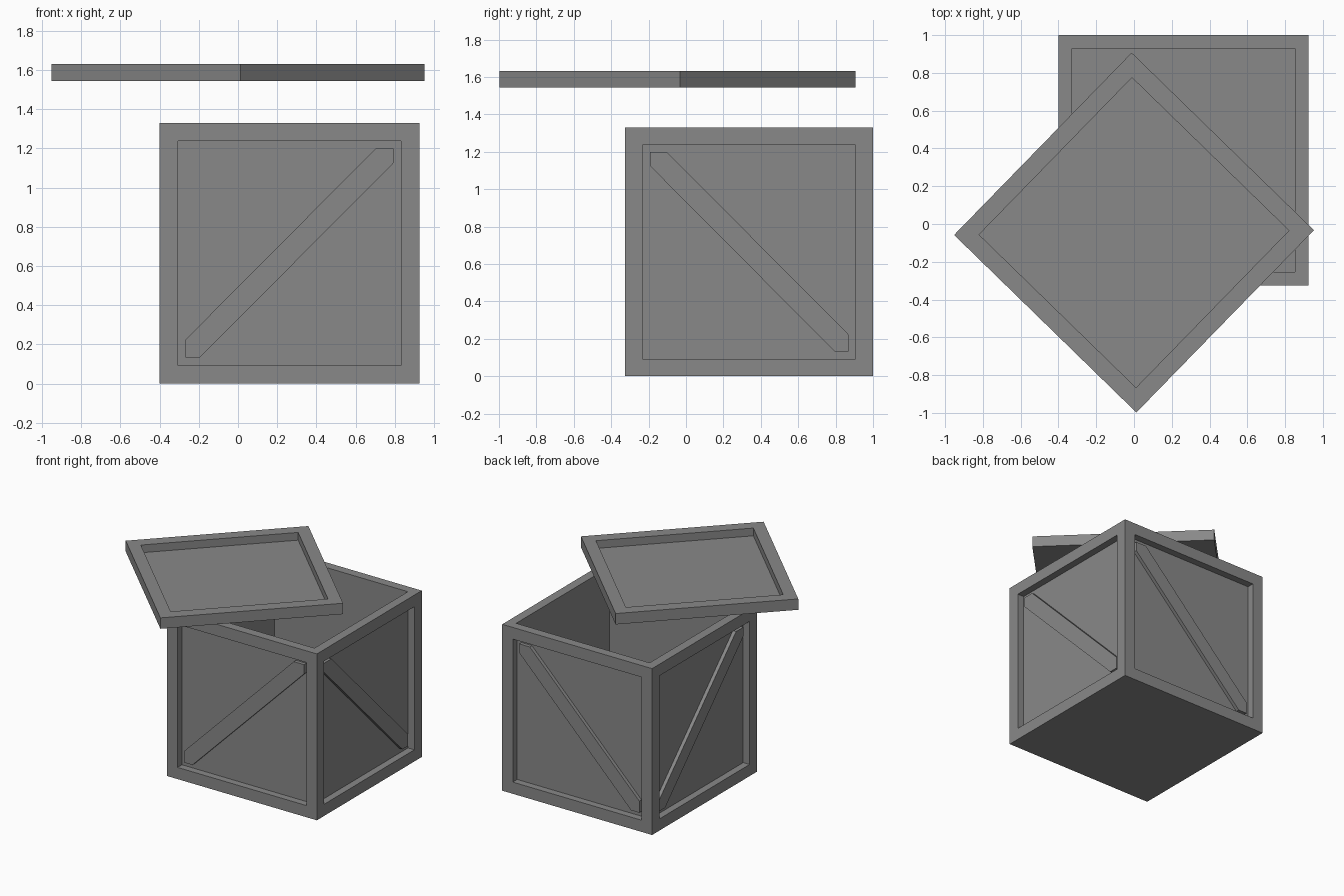
import bpy, bmesh, math
from mathutils import Vector, Matrix

if "Cube" in bpy.data.objects:
    bpy.data.objects.remove(bpy.data.objects["Cube"])

S = 1.325                      # crate width
H = 1.33                       # crate height
BORDER = 0.132                 # frame width around each panel
RECESS = 0.056                 # depth of the panels
CENTER = Vector((0.2625, 0.3375, 0))

grey = bpy.data.materials.new("plain_grey")
grey.diffuse_color = (0.25, 0.25, 0.25, 1)
grey.use_nodes = True
grey.node_tree.nodes["Principled BSDF"].inputs["Base Color"].default_value = grey.diffuse_color


def finish(bm, name, location, angle=0.0):
    bmesh.ops.recalc_face_normals(bm, faces=bm.faces[:])
    mesh = bpy.data.meshes.new(name)
    bm.to_mesh(mesh)
    bm.free()
    mesh.materials.append(grey)
    ob = bpy.data.objects.new(name, mesh)
    ob.location = location
    ob.rotation_euler.z = angle
    bpy.context.collection.objects.link(ob)
    return ob


def block(sx, sy, sz):
    """Box standing on z = 0."""
    bm = bmesh.new()
    bmesh.ops.create_cube(bm, size=1)
    bmesh.ops.transform(bm, verts=bm.verts[:], matrix=(
        Matrix.Diagonal((sx, sy, sz, 1)) @ Matrix.Translation((0, 0, 0.5))))
    bm.normal_update()
    return bm


def sink(bm, direction, border, depth):
    """Inset the face looking in a direction and push it straight inward."""
    d = Vector(direction)
    face = max(bm.faces, key=lambda f: f.normal.dot(d) + f.calc_center_median().dot(d))
    bmesh.ops.inset_individual(bm, faces=[face], thickness=border)
    new = bmesh.ops.extrude_discrete_faces(bm, faces=[face])["faces"][0]
    bmesh.ops.translate(bm, verts=new.verts[:], vec=-d * depth)
    bm.normal_update()


# crate body: four framed sides and an open top
bm = block(S, S, H)
for d in ((1, 0, 0), (-1, 0, 0), (0, 1, 0), (0, -1, 0)):
    sink(bm, d, BORDER, RECESS)
sink(bm, (0, 0, 1), 0.102, H - 0.1)
finish(bm, "crate_body", CENTER)

# diagonal braces, one on every side
h = S / 2 - BORDER
lo, hi = BORDER, H - BORDER
UP, LOW = 0.092, 0.073
profile = [(-h, lo), (-h + LOW, lo), (h, hi - LOW), (h, hi), (h - UP, hi), (-h, lo + UP)]


def brace(name, place):
    bm = bmesh.new()
    inner, outer = S / 2 - RECESS - 0.005, S / 2 - RECESS + 0.028
    face = bm.faces.new([bm.verts.new(place(u, inner, z)) for u, z in profile])
    new = bmesh.ops.extrude_face_region(bm, geom=[face])["geom"]
    bmesh.ops.translate(bm, verts=[v for v in new if isinstance(v, bmesh.types.BMVert)],
                        vec=Vector(place(0, outer, 0)) - Vector(place(0, inner, 0)))
    finish(bm, name, CENTER)


brace("front_brace", lambda u, w, z: (u, -w, z))
brace("back_brace", lambda u, w, z: (u, w, z))
brace("right_brace", lambda u, w, z: (w, -u, z))
brace("left_brace", lambda u, w, z: (-w, -u, z))

# turned lid floating above the crate, with a sunken top panel
bm = block(1.347, 1.347, 0.087)
sink(bm, (0, 0, 1), BORDER, 0.062)
finish(bm, "lid", (0, -0.0455, 1.544), math.radians(45.75))
